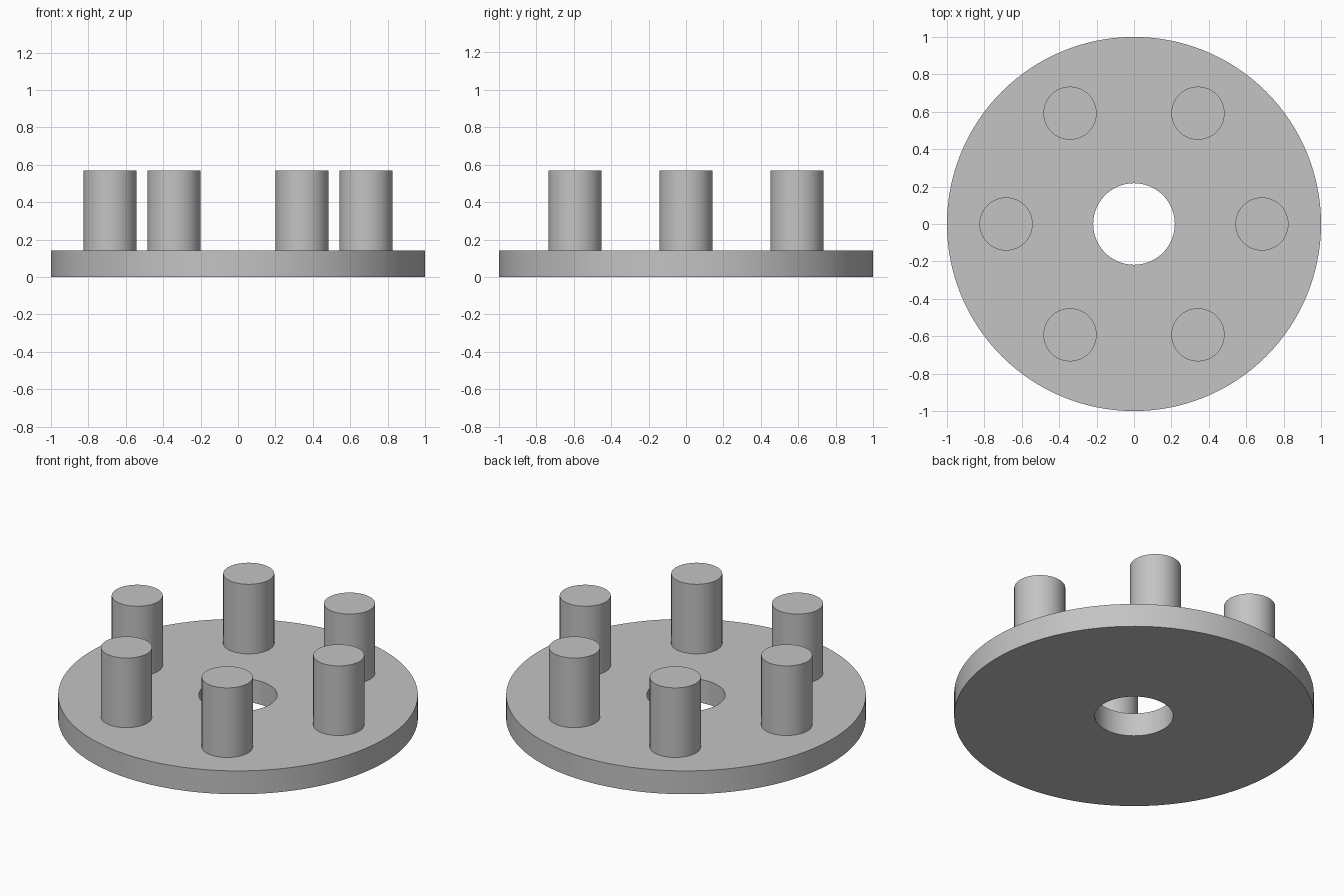
import bpy
import bmesh
from math import cos, sin, pi, radians
from mathutils import Matrix

PLATE_TOP = 0.143
PEG_TOP = 0.57

cube = bpy.data.objects.get("Cube")
if cube:
    bpy.data.objects.remove(cube, do_unlink=True)

# Single plain grey
grey = bpy.data.materials.new("plain_grey")
grey.use_nodes = True
colour = (0.55, 0.55, 0.55, 1)
grey.diffuse_color = colour
grey.node_tree.nodes["Principled BSDF"].inputs["Base Color"].default_value = colour


def finish(name, bm):
    bmesh.ops.recalc_face_normals(bm, faces=bm.faces)
    mesh = bpy.data.meshes.new(name)
    bm.to_mesh(mesh)
    bm.free()
    mesh.materials.append(grey)
    obj = bpy.data.objects.new(name, mesh)
    bpy.context.collection.objects.link(obj)
    bpy.ops.object.select_all(action="DESELECT")
    obj.select_set(True)
    bpy.context.view_layer.objects.active = obj
    bpy.ops.object.shade_smooth_by_angle(angle=radians(30))


# Round plate with a centre hole, revolved from a rectangular section
bm = bmesh.new()
section = [(0.218, 0), (1, 0), (1, PLATE_TOP), (0.218, PLATE_TOP)]
verts = [bm.verts.new((r, 0, z)) for r, z in section]
edges = [bm.edges.new((verts[i - 1], verts[i])) for i in range(4)]
bmesh.ops.spin(bm, geom=verts + edges, axis=(0, 0, 1), cent=(0, 0, 0),
               angle=2 * pi, steps=128, use_merge=True)
bmesh.ops.remove_doubles(bm, verts=bm.verts, dist=0.0001)
finish("plate", bm)

# Six pegs evenly spaced around the plate
for i in range(6):
    a = i * pi / 3
    bm = bmesh.new()
    place = Matrix.Translation((0.684 * cos(a), 0.684 * sin(a), (PLATE_TOP + PEG_TOP) / 2))
    bmesh.ops.create_cone(bm, cap_ends=True, segments=64, radius1=0.142, radius2=0.142,
                          depth=PEG_TOP - PLATE_TOP, matrix=place)
    finish(f"peg_{i + 1}", bm)
